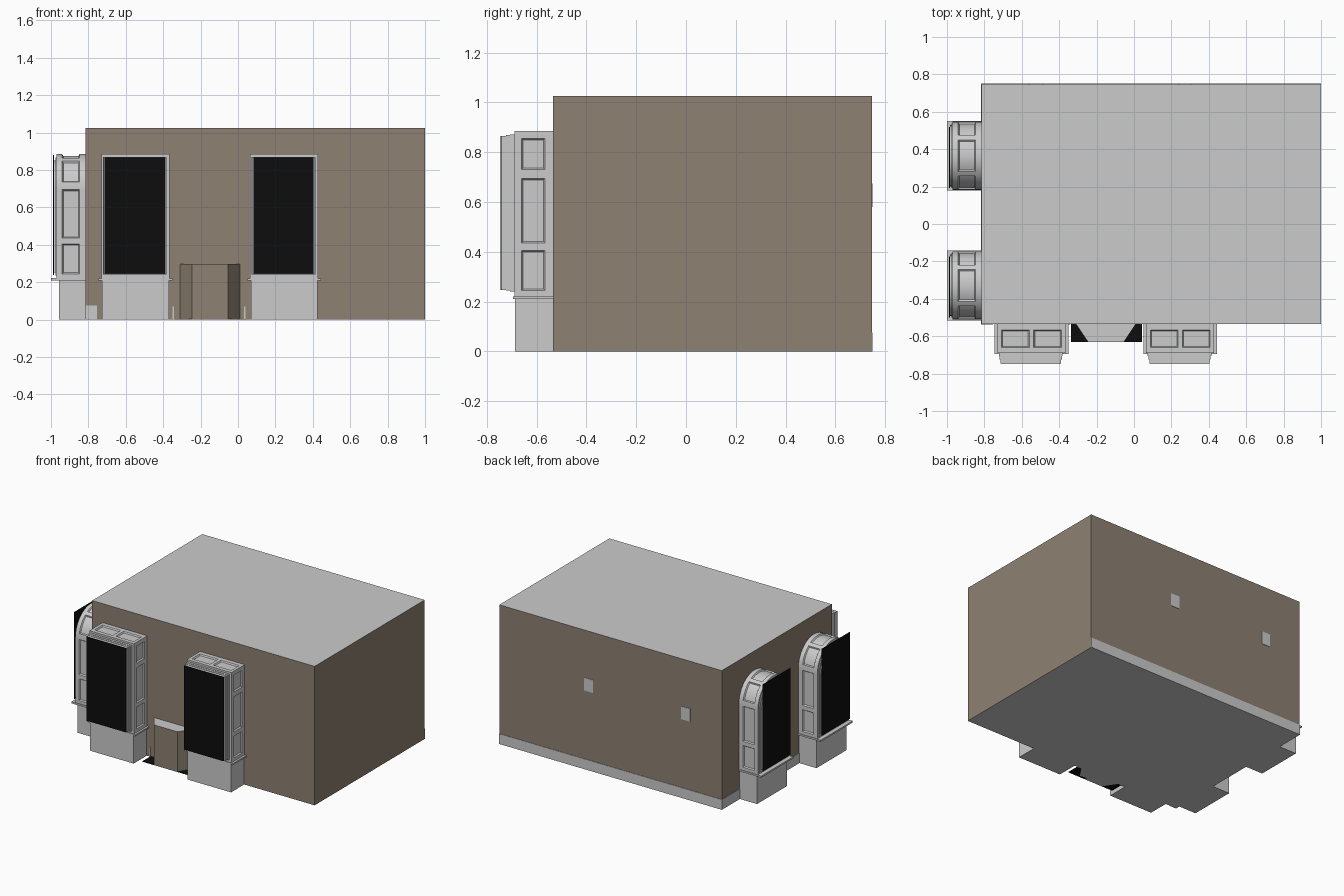
import bpy, bmesh, math

if "Cube" in bpy.data.objects:
    bpy.data.objects.remove(bpy.data.objects["Cube"])

FRONT, LEFT, RIGHT, BACK = -0.535, -0.815, 1.0, 0.747


def material(name, rgb):
    m = bpy.data.materials.new(name)
    m.diffuse_color = (*rgb, 1)
    m.use_nodes = True
    m.node_tree.nodes["Principled BSDF"].inputs["Base Color"].default_value = m.diffuse_color
    return m


BROWN = material("brown_wall", (0.27, 0.22, 0.17))
BLACK = material("black_glass", (0.004, 0.004, 0.004))


def finish(name, bm, mats=(), loc=(0, 0, 0), rot=0):
    bmesh.ops.recalc_face_normals(bm, faces=bm.faces)
    me = bpy.data.meshes.new(name)
    bm.to_mesh(me)
    bm.free()
    for m in mats:
        me.materials.append(m)
    ob = bpy.data.objects.new(name, me)
    ob.location, ob.rotation_euler = loc, (0, 0, rot)
    bpy.context.collection.objects.link(ob)
    return ob


def prism(name, a, b, mats=(), loc=(0, 0, 0), rot=0):
    """Solid between two matching outlines; upright faces take slot 1 if present."""
    bm = bmesh.new()
    va, vb = [bm.verts.new(p) for p in a], [bm.verts.new(p) for p in b]
    n = len(va)
    bm.faces.new(va)
    bm.faces.new(vb)
    for i in range(n):
        bm.faces.new((va[i], va[(i + 1) % n], vb[(i + 1) % n], vb[i]))
    bm.normal_update()
    if len(mats) > 1:
        for f in bm.faces:
            f.material_index = 1 if abs(f.normal.z) < 0.5 else 0
    return finish(name, bm, mats, loc, rot)


def column(name, plan, z0, z1, mats=(), loc=(0, 0, 0), rot=0):
    return prism(name, [(x, y, z0) for x, y in plan], [(x, y, z1) for x, y in plan], mats, loc, rot)


def box(name, x0, x1, y0, y1, z0, z1, mats=(), loc=(0, 0, 0), rot=0):
    return column(name, [(x0, y0), (x1, y0), (x1, y1), (x0, y1)], z0, z1, mats, loc, rot)


def bay_body(name, half, panels, centre_panel, loc, rot):
    """Hood swept along a mirrored outline, with sunk panels."""
    path = half + [(-u, z) for u, z in reversed(half)]
    n = len(path)
    spans = panels + [(n - 1 - b, n - 1 - a) for a, b in panels] + centre_panel
    depths = (0, 0.032, 0.125, 0.155)
    bm = bmesh.new()
    g = [[bm.verts.new((u, -d, z)) for d in depths] for u, z in path]
    cells = {}
    for i in range(n - 1):
        for j in range(3):
            cells[i, j] = bm.faces.new((g[i][j], g[i + 1][j], g[i + 1][j + 1], g[i][j + 1]))
    bm.faces.new([r[0] for r in g])
    bm.faces.new([r[3] for r in g])
    bm.faces.new(g[0] + g[-1][::-1])
    bmesh.ops.recalc_face_normals(bm, faces=bm.faces)
    for a, b in spans:
        faces = [cells[i, 1] for i in range(a, b)]
        bmesh.ops.inset_region(bm, faces=faces, thickness=0.006, depth=-0.009, use_even_offset=True)
    return finish(name, bm, (), loc, rot), path


# main block: brown walls, grey roof and underside
box("building_block", LEFT, RIGHT, FRONT, BACK, 0, 1.025, (None, BROWN))

# front bays: square hoods
W = 0.182
zs = [0.22, 0.245, 0.405, 0.436, 0.695, 0.73, 0.855]
square = [(-W, z) for z in zs] + [(-W, 0.885), (-0.16, 0.885), (-0.012, 0.885)]
for i, cx in enumerate((-0.548, 0.247)):
    loc = (cx, FRONT, 0)
    bay_body(f"front_bay_{i}", square, [(1, 2), (3, 4), (5, 6), (8, 9)], [], loc, 0)
    box(f"front_bay_base_{i}", -0.178, 0.178, -0.153, 0, 0, 0.21, (), loc)
    box(f"front_bay_sill_{i}", -0.197, 0.197, -0.16, 0, 0.21, 0.22, (), loc)
    # stepped window surround
    for k, (w, d0, d1) in enumerate(((0.171, 0.155, 0.172), (0.166, 0.172, 0.189), (0.161, 0.189, 0.207))):
        box(f"front_window_step_{i}_{k}", -w - 0.004, w - 0.004, -d1, -d0,
            0.246 - (w - 0.161) * 0.5, 0.866 + (w - 0.161) * 0.5, (), loc)
    box(f"front_glass_{i}", -0.165, 0.157, -0.211, -0.207, 0.246, 0.866, (BLACK,), loc)

# left bays: arched hoods with flat black panes
angles = [0, 10, 21, 32, 43, 53, 62, 70, 78, 86]
arch = [(-W, z) for z in zs[:5]] + [
    (-W * math.cos(math.radians(a)), 0.705 + 0.18 * math.sin(math.radians(a))) for a in angles]
for i, cy in enumerate((0.365, -0.328)):
    loc, rot = (LEFT, cy, 0), -math.pi / 2
    ob, path = bay_body(f"left_bay_{i}", arch, [(1, 2), (3, 4), (6, 10)], [(11, 18)], loc, rot)
    parts = [ob]
    # arched window surround in two thin steps
    for k, (s, d0, d1) in enumerate(((0.95, 0.155, 0.162), (0.90, 0.162, 0.169))):
        ring = [(u * s, 0.55 + (z - 0.55) * s) for u, z in path]
        parts.append(prism(f"left_window_step_{i}_{k}", [(u, -d0, z) for u, z in ring],
                           [(u, -d1, z) for u, z in ring], (), loc, rot))
    for p in parts:
        bpy.ops.object.select_all(action='DESELECT')
        p.select_set(True)
        bpy.context.view_layer.objects.active = p
        bpy.ops.object.shade_smooth_by_angle(angle=math.radians(25))
    box(f"left_glass_{i}", -0.153, 0.173, -0.173, -0.17, 0.24, 0.88, (BLACK,), loc, rot)
    box(f"left_bay_base_{i}", -0.175, 0.175, -0.143, 0, 0, 0.21, (), loc, rot)
    box(f"left_bay_sill_{i}", -0.187, 0.187, -0.185, 0, 0.21, 0.222, (), loc, rot)

# entrance block with slanted cheeks, on a black mat
column("entrance_block", [(-0.31, FRONT), (-0.246, -0.63), (-0.054, -0.63), (0.01, FRONT)],
       0, 0.297, (None, BROWN))
box("entrance_mat", -0.338, 0.043, -0.63, FRONT, 0, 0.004, (BLACK,))

# low grey plinth along the back, the left side and the front corner
box("back_plinth", LEFT - 0.003, RIGHT, BACK, 0.75, 0, 0.075)
box("left_plinth", LEFT - 0.003, LEFT, FRONT, BACK, 0, 0.075)
box("front_plinth", LEFT - 0.003, -0.755, FRONT - 0.003, FRONT, 0, 0.075)
for i, x in enumerate((-0.345, 0.036)):
    box(f"entrance_plinth_{i}", x - 0.004, x + 0.004, FRONT - 0.003, FRONT, 0, 0.07)

# small square plates on the back wall
for i, x in enumerate((0.27, -0.522)):
    box(f"back_plate_{i}", x - 0.036, x + 0.036, BACK, 0.75, 0.58, 0.675)
